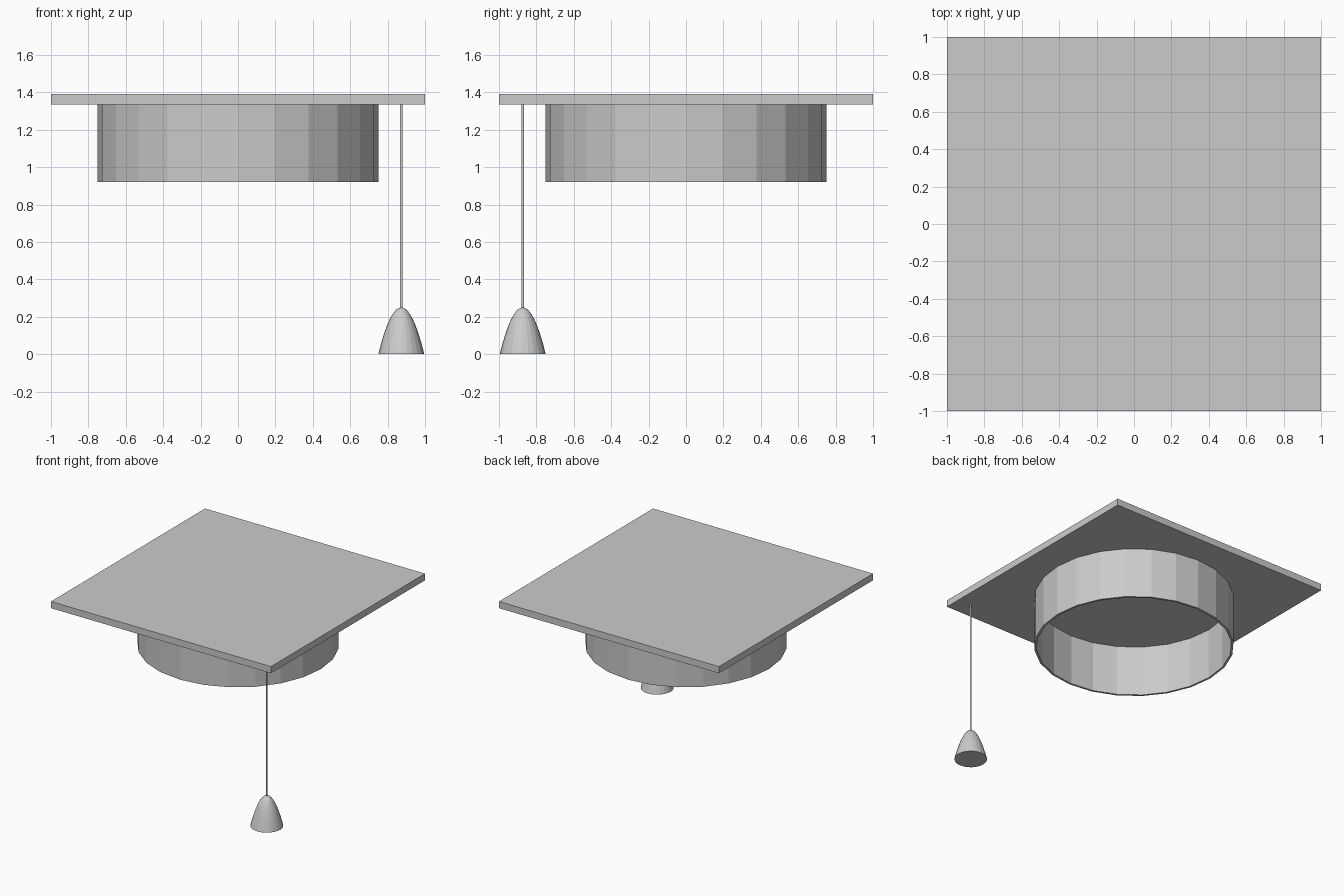
import bpy, bmesh
from math import sin, cos, pi, sqrt

if "Cube" in bpy.data.objects:
    bpy.data.objects.remove(bpy.data.objects["Cube"])


def lathe(name, profile, segs, loc=(0, 0, 0), closed=False, smooth=False):
    """Revolve (radius, z) points around z; zero radius makes a pole."""
    bm = bmesh.new()
    rings = []
    for r, z in profile:
        if r == 0:
            rings.append([bm.verts.new((0, 0, z))] * segs)
        else:
            rings.append([bm.verts.new((r * cos(2 * pi * i / segs), r * sin(2 * pi * i / segs), z))
                          for i in range(segs)])
    pairs = list(zip(rings, rings[1:]))
    if closed:
        pairs.append((rings[-1], rings[0]))
    for a, b in pairs:
        for i in range(segs):
            j = (i + 1) % segs
            bm.faces.new(dict.fromkeys((a[i], a[j], b[j], b[i])))
    if not closed:
        for ring in (rings[0], rings[-1]):
            if ring[0] is not ring[1]:
                bm.faces.new(ring)
    bmesh.ops.recalc_face_normals(bm, faces=bm.faces)
    me = bpy.data.meshes.new(name)
    bm.to_mesh(me)
    bm.free()
    ob = bpy.data.objects.new(name, me)
    ob.location = loc
    bpy.context.collection.objects.link(ob)
    if smooth:
        bpy.ops.object.select_all(action='DESELECT')
        ob.select_set(True)
        bpy.context.view_layer.objects.active = ob
        bpy.ops.object.shade_smooth_by_angle()
    return ob


BOARD_Z, TOP_Z = 1.335, 1.39
CORNER = (0.873, -0.873, 0)

# square mortarboard
bpy.ops.mesh.primitive_cube_add(size=1, location=(0, 0, (BOARD_Z + TOP_Z) / 2))
board = bpy.context.object
board.name = "board"
board.scale = (2, 2, TOP_Z - BOARD_Z)

# open head band under the board
lathe("head_band", [(0.752, 0.92), (0.752, BOARD_Z), (0.735, BOARD_Z), (0.735, 0.92)], 24, closed=True)

# cord hanging from the front right corner
lathe("cord", [(0.007, 0.24), (0.007, BOARD_Z)], 12, CORNER)

# bell-shaped tassel, closed underneath
R, H, N = 0.123, 0.25, 10
bell = [(R * k / N, H * (1 - (k / N) ** 2)) for k in range(N, -1, -1)]
lathe("tassel", bell, 24, CORNER)
